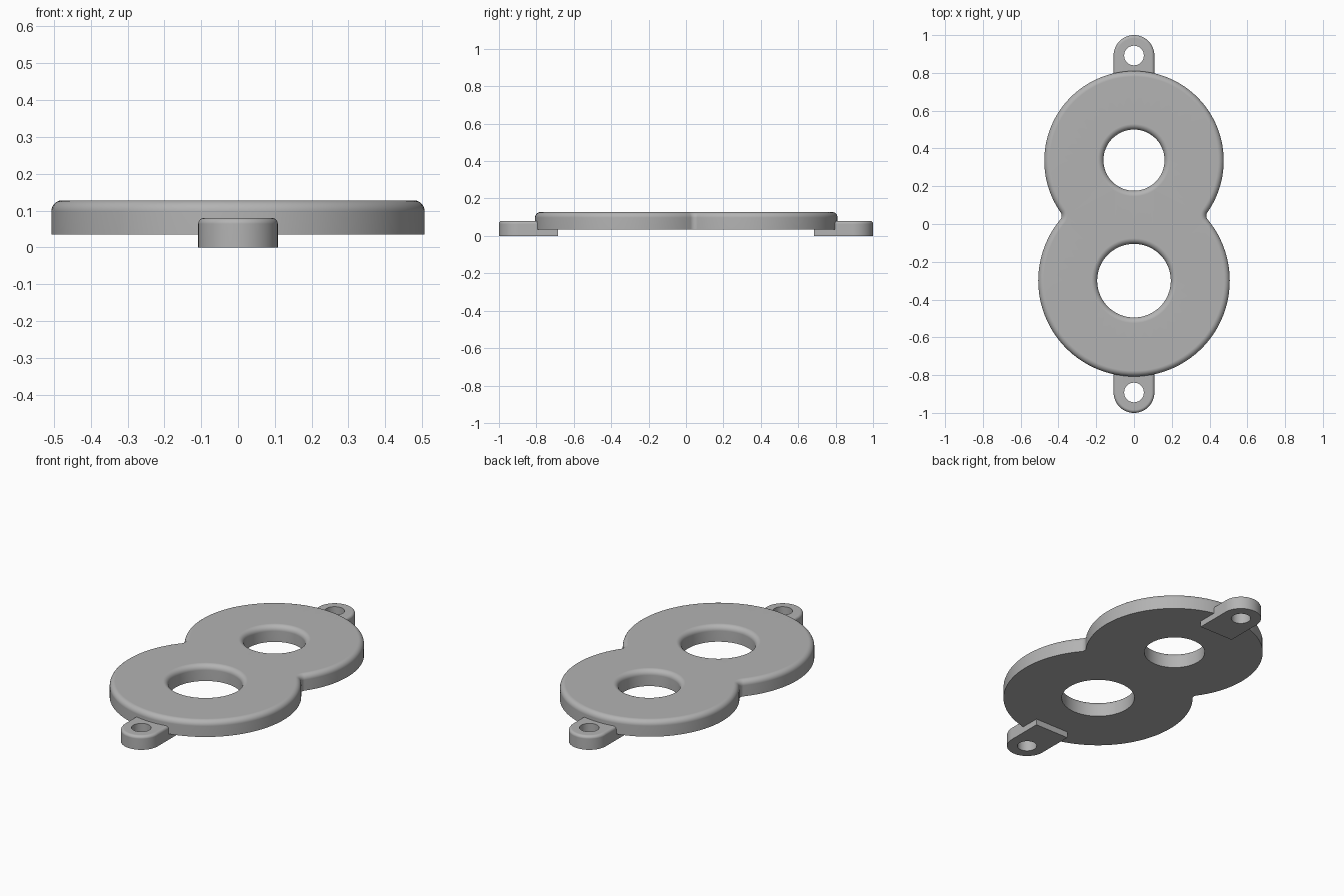
import bpy, bmesh
from math import sin, cos, pi, atan2, sqrt, radians

cube = bpy.data.objects.get("Cube")
if cube:
    bpy.data.objects.remove(cube)

grey = bpy.data.materials.new("plain_grey")
grey.use_nodes = True
COLOUR = (0.45, 0.45, 0.45, 1)
grey.diffuse_color = COLOUR
grey.node_tree.nodes["Principled BSDF"].inputs["Base Color"].default_value = COLOUR


def arc(x, y, r, start, end, n):
    """Points along an arc, without the last one."""
    angles = [start + (end - start) * i / n for i in range(n)]
    return [(x + r * cos(a), y + r * sin(a)) for a in angles]


def rounded_profile(bottom, top, fillet, steps=6):
    """(inset, height) pairs from the bottom up a wall with a rounded top edge."""
    turn = [pi / 2 * i / steps for i in range(steps + 1)]
    return [(0, bottom)] + [(fillet * (1 - cos(t)), top - fillet * (1 - sin(t))) for t in turn]


def build_plate(name, outlines, profile):
    """Sweep each outline up the profile, then fill the faces between outlines."""
    bm = bmesh.new()
    bottom_edges, top_edges = [], []
    for outline in outlines:
        rings = [[bm.verts.new((x, y, z)) for x, y in outline(d)] for d, z in profile]
        n = len(rings[0])
        for low, high in zip(rings, rings[1:]):
            for i in range(n):
                j = (i + 1) % n
                bm.faces.new((low[i], low[j], high[j], high[i]))
        for ring, edges in ((rings[0], bottom_edges), (rings[-1], top_edges)):
            edges += [bm.edges.get((ring[i], ring[(i + 1) % n])) for i in range(n)]
    for edges in (bottom_edges, top_edges):
        bmesh.ops.triangle_fill(bm, edges=edges, use_beauty=True, use_dissolve=False)
    bmesh.ops.recalc_face_normals(bm, faces=bm.faces)
    mesh = bpy.data.meshes.new(name)
    bm.to_mesh(mesh)
    bm.free()
    mesh.materials.append(grey)
    obj = bpy.data.objects.new(name, mesh)
    bpy.context.collection.objects.link(obj)
    bpy.ops.object.select_all(action="DESELECT")
    obj.select_set(True)
    bpy.context.view_layer.objects.active = obj
    bpy.ops.object.shade_smooth_by_angle(angle=radians(35))
    normals = obj.modifiers.new("even_shading", "WEIGHTED_NORMAL")
    normals.keep_sharp = True
    return obj


# Figure-eight body: two discs joined by a small rounded waist
BACK_Y, BACK_R = 0.335, 0.475
FRONT_Y, FRONT_R = -0.3, 0.507
WAIST_R = 0.03
gap = BACK_Y - FRONT_Y
p, q = FRONT_R + WAIST_R, BACK_R + WAIST_R
along = (p * p - q * q + gap * gap) / (2 * gap)
waist_y = FRONT_Y + along
waist_x = sqrt(p * p - along * along)
back_a = atan2(waist_y - BACK_Y, waist_x)
front_a = atan2(waist_y - FRONT_Y, waist_x)


def body_outline(d):
    return (arc(0, BACK_Y, BACK_R - d, back_a, pi - back_a, 72)
            + arc(-waist_x, waist_y, WAIST_R + d, -back_a, -front_a, 10)
            + arc(0, FRONT_Y, FRONT_R - d, pi - front_a, 2 * pi + front_a, 72)
            + arc(waist_x, waist_y, WAIST_R + d, pi + front_a, pi + back_a, 10))


def round_hole(y, r, flare=1):
    return lambda d: arc(0, y, r + d * flare, 0, 2 * pi, 64)


build_plate("body_plate",
            [body_outline, round_hole(0.338, 0.162), round_hole(FRONT_Y, 0.195)],
            rounded_profile(0.035, 0.128, 0.03))

# Screw tabs: round outer end, square inner end tucked under the body
TAB_R, TAB_Y, TAB_INNER = 0.108, 0.892, 0.685


def tab_outline(side):
    def outline(d):
        r = TAB_R - d
        points = [(r, TAB_INNER)] + arc(0, TAB_Y, r, 0, pi, 32) + [(-r, TAB_Y), (-r, TAB_INNER)]
        return [(x, y * side) for x, y in points]
    return outline


for name, side in (("back_tab", 1), ("front_tab", -1)):
    build_plate(name, [tab_outline(side), round_hole(TAB_Y * side, 0.052, 0)],
                rounded_profile(0, 0.08, 0.016))
